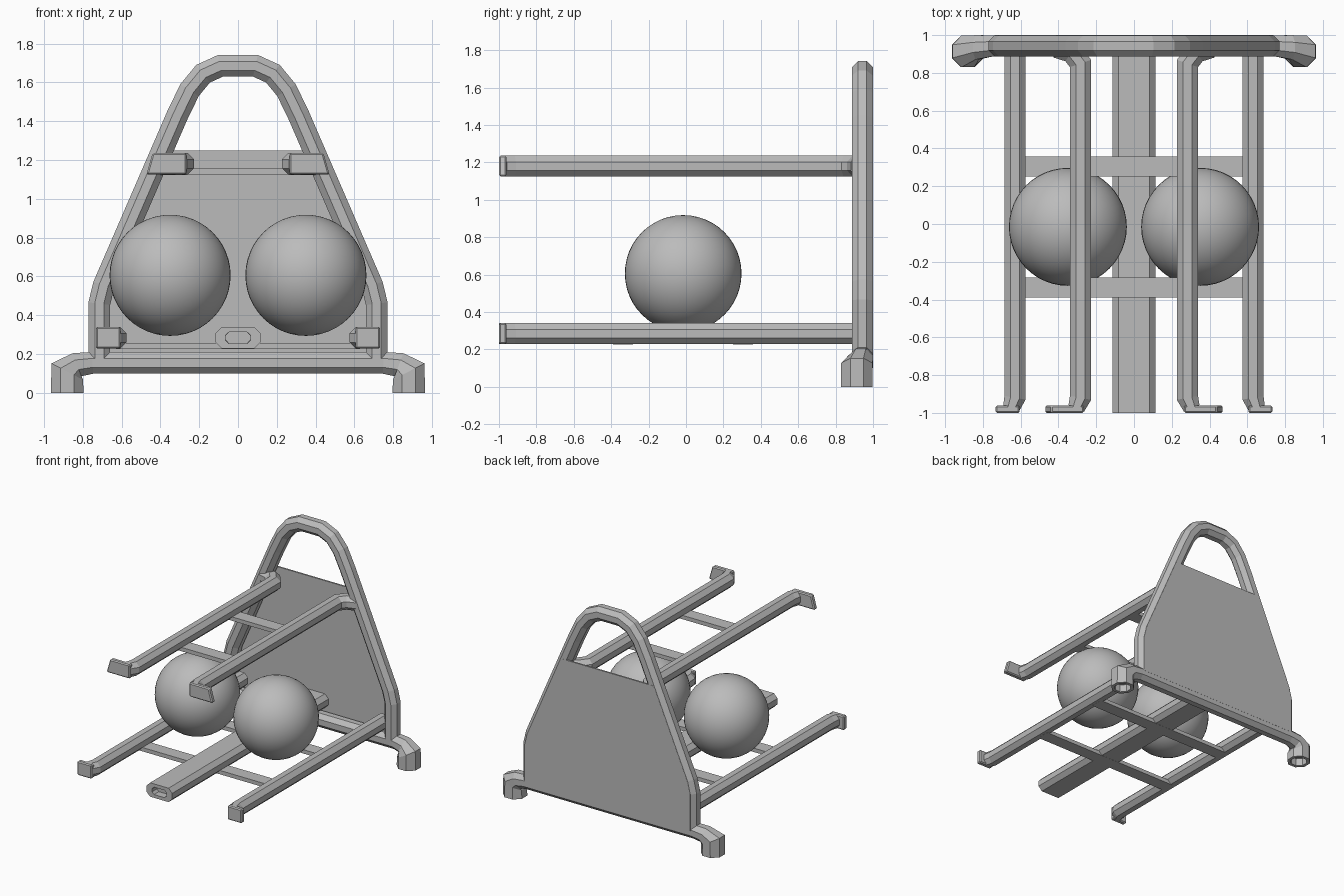
import bpy
import bmesh
from mathutils import Vector

cube = bpy.data.objects.get("Cube")
if cube:
    bpy.data.objects.remove(cube, do_unlink=True)

grey = bpy.data.materials.new("plain_grey")
grey.use_nodes = True
color = (0.5, 0.5, 0.5, 1)
grey.diffuse_color = color
grey.node_tree.nodes["Principled BSDF"].inputs["Base Color"].default_value = color


def finish(name, bm):
    bmesh.ops.recalc_face_normals(bm, faces=bm.faces)
    mesh = bpy.data.meshes.new(name)
    bm.to_mesh(mesh)
    bm.free()
    mesh.materials.append(grey)
    obj = bpy.data.objects.new(name, mesh)
    bpy.context.collection.objects.link(obj)
    return obj


def hollow(bm, cap, scale, depth):
    """Sink a recess into an end cap."""
    center, inward = cap.calc_center_median(), Vector(depth)
    bmesh.ops.inset_region(bm, faces=[cap], thickness=0.002)
    for v in cap.verts:
        v.co = center + (v.co - center) * Vector(scale)
    bmesh.ops.inset_region(bm, faces=[cap], thickness=0.001)
    for v in cap.verts:
        v.co += inward


def tube(name, path, normal, a, b, scales=None, recess=None, ends=(0, 1)):
    """Sweep a chamfered eight-sided section along a bent path, mitred at corners."""
    bm = bmesh.new()
    pts = [Vector(p) for p in path]
    n = Vector(normal)
    c = min(a, b) * 0.586
    outline = [(a, c - b), (a, b - c), (a - c, b), (c - a, b),
               (-a, b - c), (-a, c - b), (c - a, -b), (a - c, -b)]
    rings = []
    for i, p in enumerate(pts):
        t0 = pts[max(i, 1)] - pts[max(i, 1) - 1]
        j = min(i, len(pts) - 2)
        t1 = pts[j + 1] - pts[j]
        t0, t1 = [(t - n * t.dot(n)).normalized() for t in (t0, t1)]
        tangent = (t0 + t1).normalized()
        side = n.cross(tangent) / tangent.dot(t0)
        sa, sb = scales[i] if scales else (1, 1)
        rings.append([bm.verts.new(p + side * u * sa + n * v * sb) for u, v in outline])
    for r, s in zip(rings, rings[1:]):
        for k in range(8):
            m = (k + 1) % 8
            bm.faces.new((r[k], r[m], s[m], s[k]))
    caps = [bm.faces.new(rings[0]), bm.faces.new(rings[-1])]
    bmesh.ops.recalc_face_normals(bm, faces=bm.faces)
    if recess:
        for e in ends:
            hollow(bm, caps[e], *recess)
    return finish(name, bm)


def box(name, lo, hi, bevel=0, lean=0):
    """Box between two corners; lean spreads the lower outer edge sideways."""
    bm = bmesh.new()
    bmesh.ops.create_cube(bm, size=1)
    lo, hi = Vector(lo), Vector(hi)
    for v in bm.verts:
        top, outer = v.co.z > 0, abs(hi.x if v.co.x > 0 else lo.x)
        v.co = (lo + hi) / 2 + v.co * (hi - lo)
        if lean and not top and outer == max(abs(lo.x), abs(hi.x)):
            v.co.x += lean
    if bevel:
        bmesh.ops.bevel(bm, geom=bm.edges[:], offset=bevel, segments=1, affect='EDGES')
    return finish(name, bm)


X, Y, Z = (1, 0, 0), (0, 1, 0), (0, 0, 1)
R = 0.056
BACK = 0.943

# Arched back frame
half = [(0.715, 0.155), (0.715, 0.46), (0.692, 0.555), (0.313, 1.43),
        (0.25, 1.56), (0.18, 1.645), (0.09, 1.686)]
arch = [(-x, BACK, z) for x, z in half] + [(x, BACK, z) for x, z in reversed(half)]
tube("back_frame", arch, Y, R, R)

# Base bar with hollow feet turned down at both ends
foot = [(0.88, 0.914, 0), (0.88, 0.914, 0.11), (0.83, 0.935, 0.145), (0.75, BACK, 0.155)]
foot_scale = [(1.5, 1.5), (1.45, 1.5), (1.1, 1.15), (1, 1)]
base = [(-x, y, z) for x, y, z in foot] + foot[::-1]
tube("base_bar", base, Y, R, R, foot_scale + foot_scale[::-1],
     recess=((0.72, 0.72, 1), (0, 0, 0.06)))

# Back panel closing the lower part of the frame
bm = bmesh.new()
edge = [(0.738, 0.17), (0.738, 0.465), (0.713, 0.56), (0.414, 1.25)]
outline = edge + [(-x, z) for x, z in reversed(edge)]
face = bm.faces.new([bm.verts.new((x, 0.987, z)) for x, z in outline])
ext = bmesh.ops.extrude_face_region(bm, geom=[face])
for v in ext["geom"]:
    if isinstance(v, bmesh.types.BMVert):
        v.co.y = 1.0
finish("back_panel", bm)

# Central beam with a slot in the front end
tube("center_beam", [(0, 0.99, 0.284), (0, -1, 0.284)], Z, 0.115, R,
     recess=((0.57, 1, 0.55), (0, 0.06, 0)), ends=(1,))

for s, label in ((1, "left"), (-1, "right")):
    # Lower rail and its outward hook
    tube("lower_rail_" + label,
         [(s * 0.63, 0.95, 0.284), (s * 0.63, -0.92, 0.284), (s * 0.65, -0.975, 0.284)],
         Z, R, R, [(1, 1), (1, 1), (0.8, 1)])
    xs = sorted((s * 0.605, s * 0.732))
    box("lower_hook_" + label, (xs[0], -1, 0.228), (xs[1], -0.96, 0.34), 0.008)

    # Upper rail, bent outward to meet the frame
    tube("upper_rail_" + label,
         [(s * 0.41, 0.935, 1.18), (s * 0.33, 0.91, 1.18), (s * 0.283, 0.85, 1.18),
          (s * 0.283, -0.92, 1.18), (s * 0.305, -0.975, 1.18)],
         Z, R, R, [(1, 1)] * 4 + [(0.8, 1)])
    xs = sorted((s * 0.265, s * 0.44))
    box("upper_hook_" + label, (xs[0], -1, 1.125), (xs[1], -0.96, 1.236), 0.008, s * 0.032)

    # Ball resting between the rails
    bpy.ops.mesh.primitive_uv_sphere_add(segments=48, ring_count=24, radius=0.312,
                                         location=(s * 0.35, -0.015, 0.606))
    ball = bpy.context.object
    ball.name = "ball_" + label
    ball.data.materials.append(grey)
    bpy.ops.object.shade_smooth()

# Flat cross bars tying the rails together
for y, place in ((0.305, "back"), (-0.337, "front")):
    for w, z, level in ((0.63, 0.227, "lower"), (0.283, 1.125, "upper")):
        box(f"{level}_cross_bar_{place}", (-w, y - 0.053, z), (w, y + 0.053, z + 0.031))
